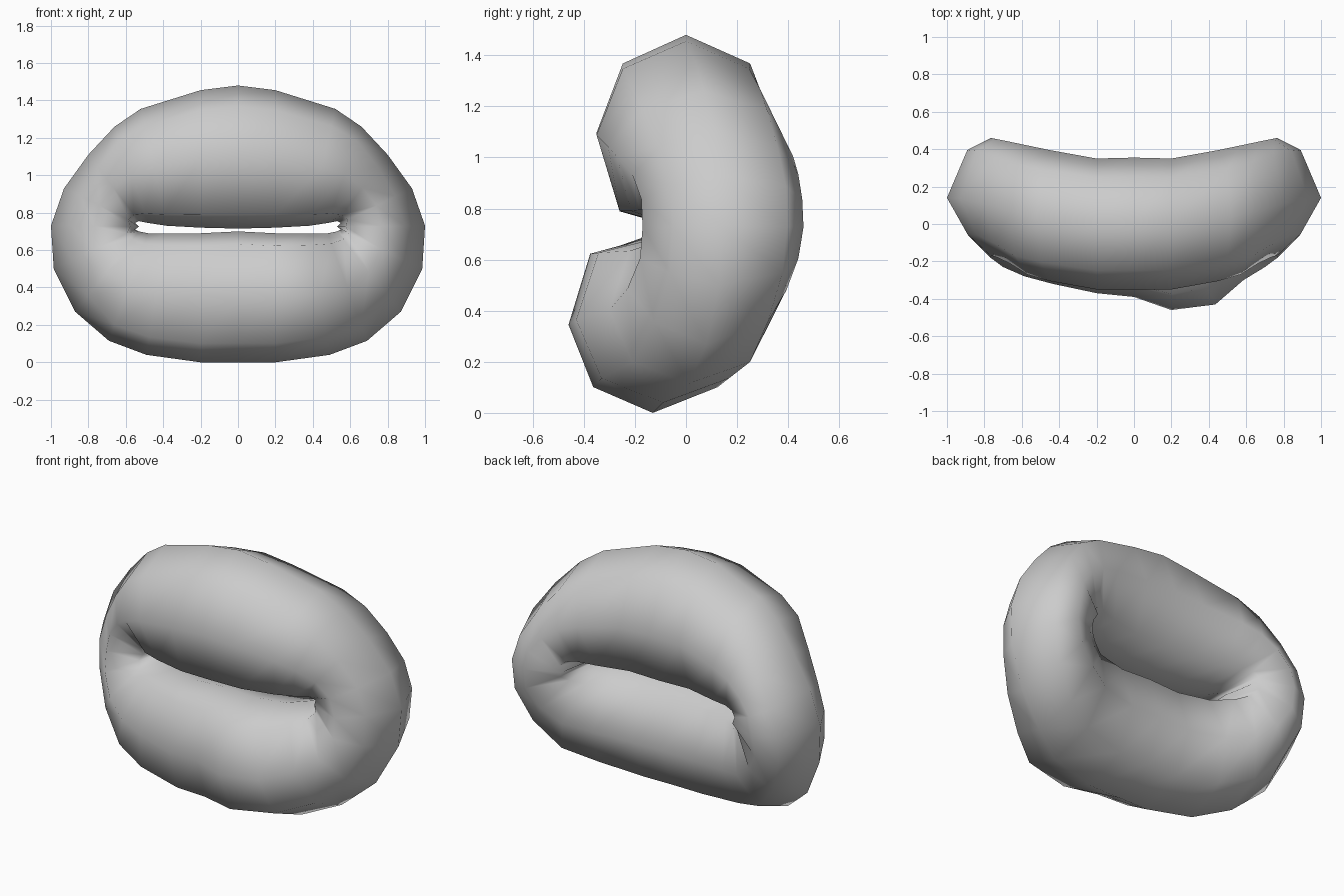
import bpy, math

if "Cube" in bpy.data.objects:
    bpy.data.objects.remove(bpy.data.objects["Cube"])

# Half-ring stations: outer x,z, inner x,z, centre y, front depth, back depth
stations = [
    (0.00, 1.48, 0.00, 0.715, 0.00, 0.35, 0.355),
    (0.20, 1.455, 0.20, 0.72, 0.00, 0.35, 0.35),
    (0.52, 1.355, 0.38, 0.73, 0.045, 0.35, 0.35),
    (0.66, 1.26, 0.48, 0.745, 0.07, 0.34, 0.35),
    (0.80, 1.11, 0.53, 0.755, 0.11, 0.32, 0.33),
    (0.93, 0.93, 0.55, 0.745, 0.135, 0.31, 0.32),
    (1.00, 0.73, 0.53, 0.725, 0.14, 0.31, 0.32),
    (0.985, 0.50, 0.55, 0.71, 0.13, 0.31, 0.31),
    (0.87, 0.27, 0.53, 0.70, 0.08, 0.31, 0.315),
    (0.69, 0.115, 0.48, 0.69, 0.01, 0.30, 0.34),
    (0.49, 0.04, 0.38, 0.69, -0.09, 0.285, 0.365),
    (0.20, 0.00, 0.20, 0.69, -0.13, 0.285, 0.36),
    (0.00, 0.00, 0.00, 0.70, -0.13, 0.26, 0.36),
]
# The front of the lower tube bulges more on the right
skew = {9: 0.01, 10: 0.055, 11: 0.045}
# Side sections have flatter outer corners
flat = {4: 0.5, 5: 1.0, 6: 1.0, 7: 1.0, 8: 0.6}
SIDES = 8


def section(i, side):
    xo, zo, xi, zi, yc, front, back = stations[i]
    front += side * skew.get(i, 0)
    w = flat.get(i, 0)
    pts = []
    for k in range(SIDES):
        a = 2 * math.pi * k / SIDES
        c, s = math.cos(a), math.sin(a)
        if -0.9 < c < -0.1:      # fuller lips beside the slit
            c *= 1.14
            s *= 1.05
        elif 0.1 < c < 0.9:
            c *= 1 - 0.24 * w
            s *= 1 + (0.13 if s > 0 else -0.12) * w
        pts.append((side * ((xo + xi) / 2 + c * (xo - xi) / 2),
                    yc + s * (back if s > 0 else front),
                    (zo + zi) / 2 + c * (zo - zi) / 2))
    return pts


# Full loop: down the right side, back up the mirrored left side
n = len(stations)
rings = [section(i, 1) for i in range(n)] + [section(i, -1) for i in range(n - 2, 0, -1)]
verts = [p for r in rings for p in r]
faces = []
for i in range(len(rings)):
    j = (i + 1) % len(rings)
    for k in range(SIDES):
        m = (k + 1) % SIDES
        faces.append((i * SIDES + k, i * SIDES + m, j * SIDES + m, j * SIDES + k))

# Bent ring
mesh = bpy.data.meshes.new("bent_ring")
mesh.from_pydata(verts, [], faces)
ring = bpy.data.objects.new("bent_ring", mesh)
bpy.context.collection.objects.link(ring)
bpy.context.view_layer.objects.active = ring
ring.select_set(True)
bpy.ops.object.mode_set(mode='EDIT')
bpy.ops.mesh.select_all(action='SELECT')
bpy.ops.mesh.normals_make_consistent(inside=False)
bpy.ops.object.mode_set(mode='OBJECT')
bpy.ops.object.shade_smooth()
